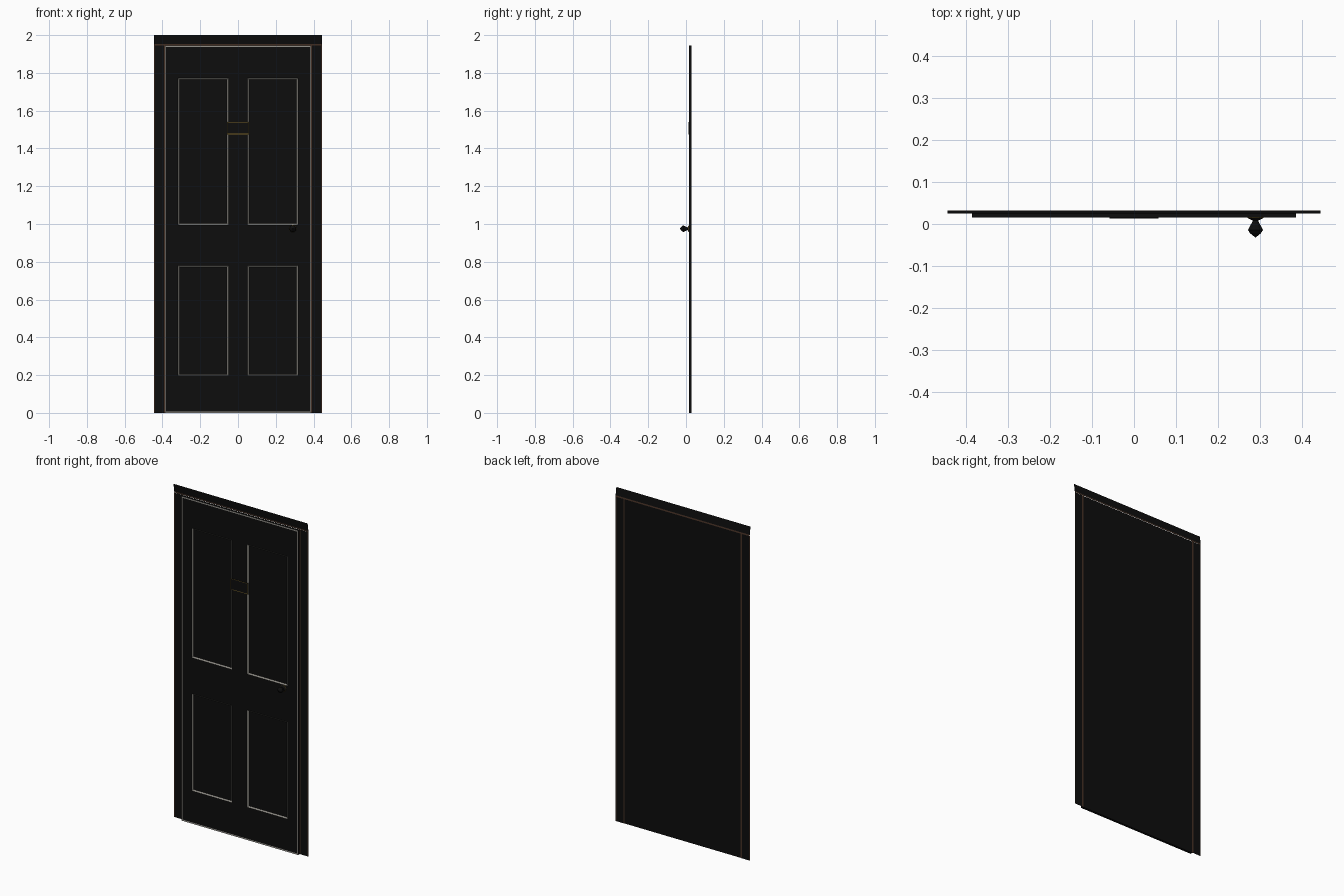
import bpy, bmesh, math
from mathutils import Matrix

if "Cube" in bpy.data.objects:
    bpy.data.objects.remove(bpy.data.objects["Cube"])


def material(name, r, g, b):
    m = bpy.data.materials.new(name)
    m.diffuse_color = (r, g, b, 1)
    m.use_nodes = True
    m.node_tree.nodes["Principled BSDF"].inputs["Base Color"].default_value = m.diffuse_color
    return m


BLACK = material("black_paint", 0.004, 0.004, 0.004)
GREY = material("worn_grey_edge", 0.3, 0.29, 0.26)
BROWN = material("brown_edge", 0.06, 0.03, 0.018)
GOLD = material("dull_gold", 0.2, 0.13, 0.02)


def finish(name, bm, mats):
    me = bpy.data.meshes.new(name)
    bm.to_mesh(me)
    bm.free()
    for m in mats:
        me.materials.append(m)
    ob = bpy.data.objects.new(name, me)
    bpy.context.collection.objects.link(ob)
    return ob


def grid(xs, zs, y_of, mat_of):
    """Sheet facing -y, cut at the given x and z lines."""
    bm = bmesh.new()
    v = [[bm.verts.new((x, y_of(z), z)) for x in xs] for z in zs]
    for j in range(len(zs) - 1):
        for i in range(len(xs) - 1):
            f = bm.faces.new((v[j][i], v[j][i + 1], v[j + 1][i + 1], v[j + 1][i]))
            f.material_index = mat_of(i, j)
    return bm


# Door leaf: cut front, four recessed panels, then sides and back
F, B = 0.016, 0.03
xs = [-0.387, -0.38, -0.317, -0.05, 0.05, 0.317, 0.38, 0.387]
zs = [0, 0.008, 0.197, 0.78, 0.995, 1.772, 1.937, 1.945]
bm = grid(xs, zs, lambda z: F, lambda i, j: int(i in (0, 6) or j in (0, 6)))
bm.faces.ensure_lookup_table()
panels = [bm.faces[j * 7 + i] for j in (2, 4) for i in (2, 4)]
border = [e for e in bm.edges if e.is_boundary]
ext = bmesh.ops.extrude_edge_only(bm, edges=border)["geom"]
for g in ext:
    if isinstance(g, bmesh.types.BMVert):
        g.co.y = B
    elif isinstance(g, bmesh.types.BMFace):
        g.material_index = 0
bmesh.ops.holes_fill(bm, edges=[e for e in bm.edges if e.is_boundary], sides=0)
rims = bmesh.ops.inset_individual(bm, faces=panels, thickness=0.01, depth=-0.006)
for f in rims["faces"]:
    f.material_index = 1
for f in panels:
    f.material_index = 0
bmesh.ops.recalc_face_normals(bm, faces=bm.faces)
finish("door_leaf", bm, [BLACK, GREY])

# Flat side casings, with edge strips
for side, name in ((-1, "left_casing"), (1, "right_casing")):
    jx = sorted(side * x for x in (0.385, 0.393, 0.44, 0.445))
    bm = grid(jx, [0, 1.945], lambda z: 0.0315, lambda i, j: int(i != 1))
    finish(name, bm, [BLACK, BROWN])

# Leaning head casing
bm = grid([-0.445, 0.445], [1.945, 1.953, 2.0],
          lambda z: 0.0325 - (z - 1.945) / 0.055 * 0.008, lambda i, j: 1 - j)
finish("head_casing", bm, [BLACK, BROWN])

# Letter plate: shallow box with a gold rim
bm = bmesh.new()
bmesh.ops.create_cube(bm, size=1, matrix=Matrix.Translation((0, F - 0.001, 1.508))
                      @ Matrix.Diagonal((0.116, 0.004, 0.066, 1)))
front = [f for f in bm.faces if f.normal.y < -0.5]
for f in bmesh.ops.inset_individual(bm, faces=front, thickness=0.004)["faces"]:
    f.material_index = 1
finish("letter_plate", bm, [BLACK, GOLD])

# Faceted knob: turned profile of (radius, y)
profile = [(0.02, 0.017), (0.018, 0.014), (0.006, 0.008), (0.018, -0.014), (0.013, -0.022)]
N = 12
bm = bmesh.new()
rings = [[bm.verts.new((0.29 + r * math.cos(2 * math.pi * k / N), y,
                        0.975 + r * math.sin(2 * math.pi * k / N))) for k in range(N)]
         for r, y in profile]
tip = bm.verts.new((0.29, -0.0325, 0.975))
for n, (a, b) in enumerate(zip(rings, rings[1:])):
    for k in range(N):
        f = bm.faces.new((a[k], a[(k + 1) % N], b[(k + 1) % N], b[k]))
        f.material_index = int(n == 0)
for k in range(N):
    bm.faces.new((rings[-1][k], rings[-1][(k + 1) % N], tip))
bmesh.ops.recalc_face_normals(bm, faces=bm.faces)
finish("door_knob", bm, [BLACK, GOLD])
